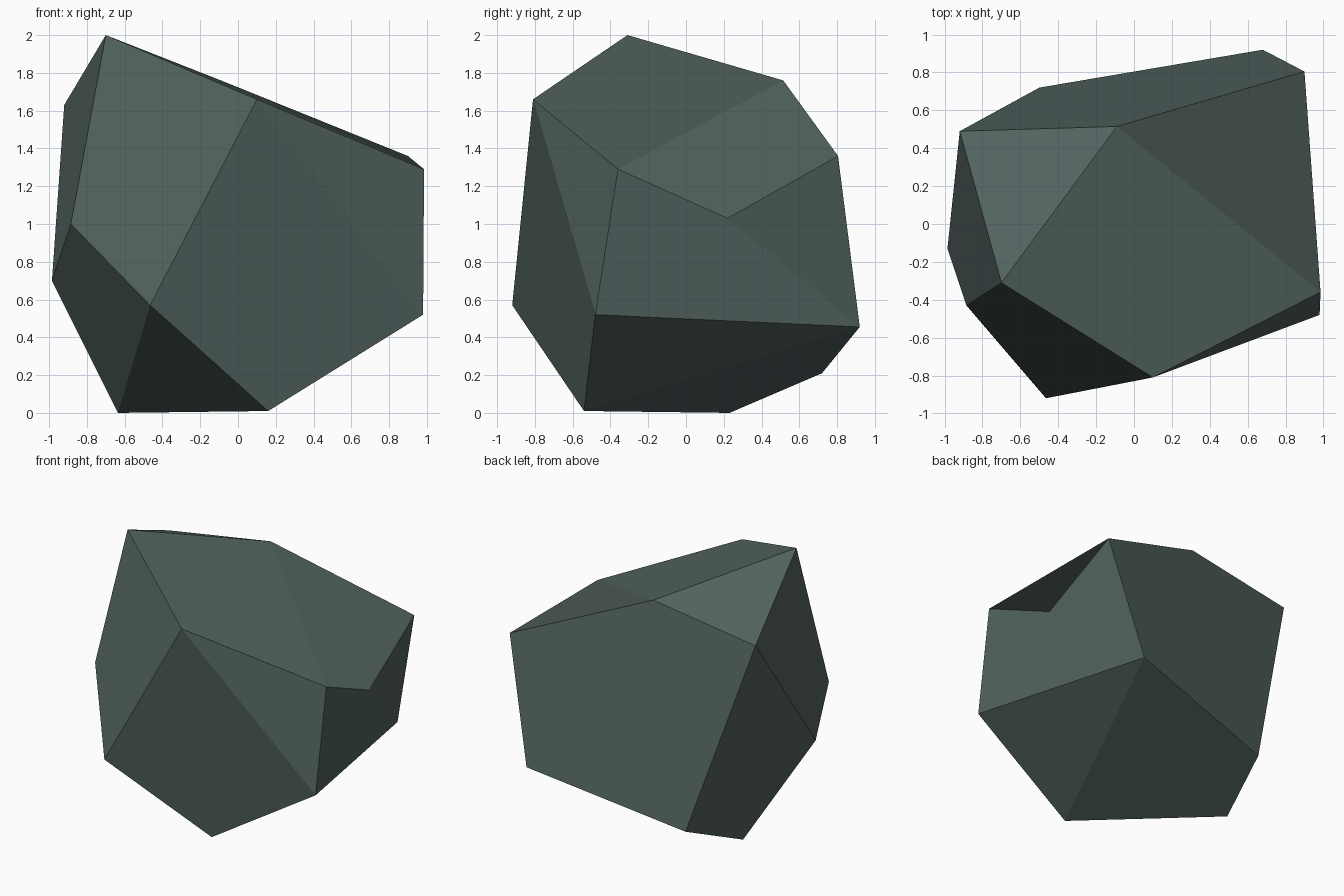
import bpy, bmesh

if "Cube" in bpy.data.objects:
    bpy.data.objects.remove(bpy.data.objects["Cube"])

# Corner points of the boulder
corners = {
    "A": (-0.70, -0.31, 2.00), "B": (0.10, -0.81, 1.66), "C": (-0.92, 0.49, 1.63),
    "D": (-0.09, 0.515, 1.76), "E": (0.90, 0.805, 1.36), "F": (0.985, -0.36, 1.29),
    "G": (0.98, -0.48, 0.52), "H": (-0.465, -0.92, 0.57), "I": (0.16, -0.54, 0.01),
    "J": (-0.635, 0.23, 0.0), "K": (-0.885, -0.43, 1.00), "L": (-0.985, -0.13, 0.70),
    "M": (0.68, 0.92, 0.455), "N": (-0.50, 0.72, 0.21), "P": (0.935, 0.22, 1.03),
}
# Facets: top and right side, front, left, back, underside
facets = ("ABFD FPED ADC FGMP PME BGF BHIG AKHB "
          "ACLK KLJH CNJL CDEMN GIM MIJN HJI").split()

bm = bmesh.new()
verts = {name: bm.verts.new(co) for name, co in corners.items()}
for facet in facets:
    bm.faces.new([verts[c] for c in facet])
bmesh.ops.recalc_face_normals(bm, faces=bm.faces)

mesh = bpy.data.meshes.new("boulder")
bm.to_mesh(mesh)
bm.free()

# Single dark green-grey stone colour
stone = bpy.data.materials.new("dark green grey stone")
stone.diffuse_color = (0.085, 0.125, 0.112, 1.0)
stone.use_nodes = True
stone.node_tree.nodes["Principled BSDF"].inputs["Base Color"].default_value = stone.diffuse_color
mesh.materials.append(stone)

boulder = bpy.data.objects.new("boulder", mesh)
bpy.context.collection.objects.link(boulder)
